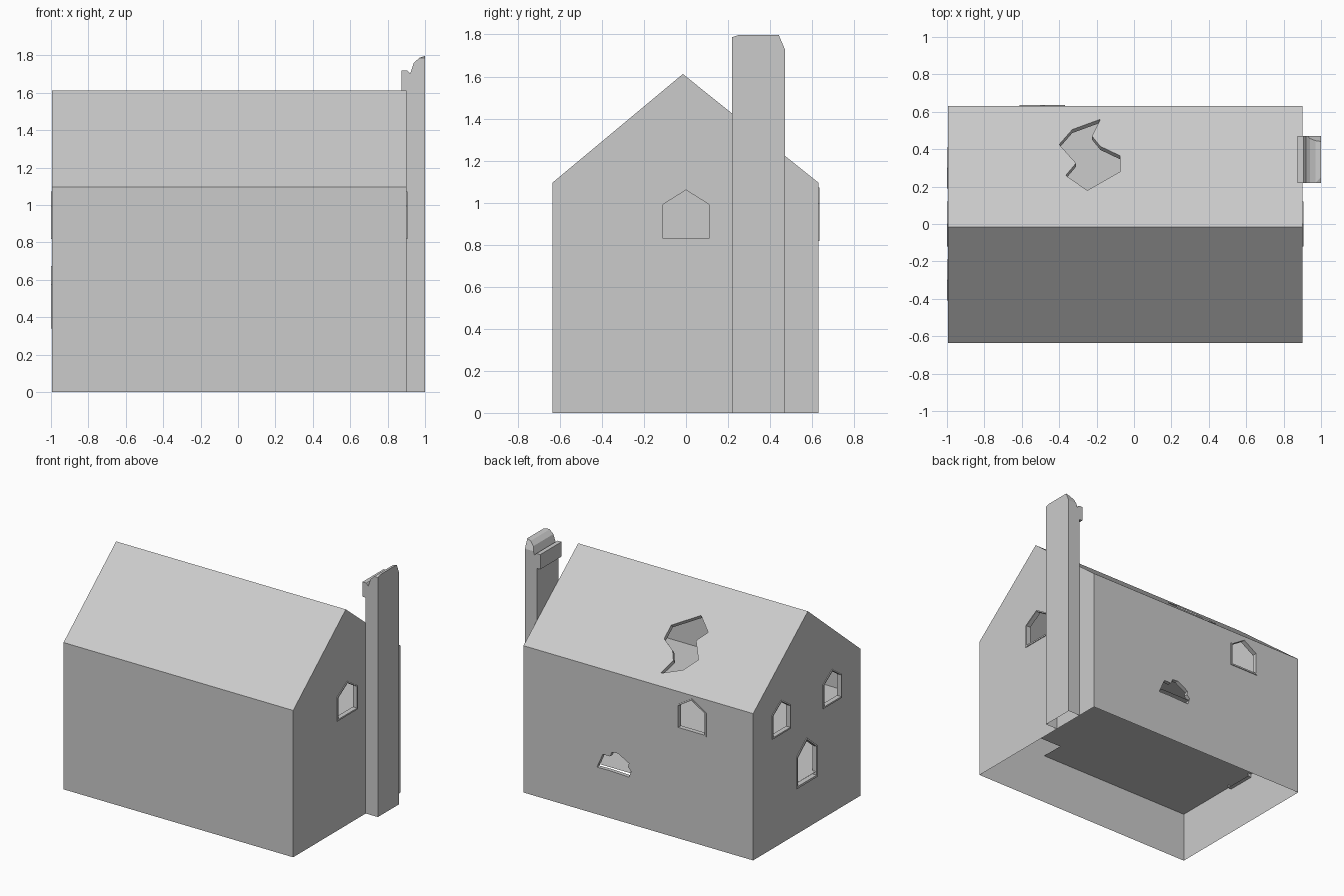
import bpy
import bmesh
from mathutils import Vector

if "Cube" in bpy.data.objects:
    bpy.data.objects.remove(bpy.data.objects["Cube"])

X0, X1 = -0.995, 0.9            # end walls
YF, YB, YR = -0.635, 0.63, -0.015   # front wall, back wall, ridge
EAVE, RIDGE = 1.095, 1.612

stone = bpy.data.materials.new("pale_grey")
stone.diffuse_color = (0.6, 0.6, 0.6, 1)
stone.use_nodes = True
stone.node_tree.nodes["Principled BSDF"].inputs["Base Color"].default_value = stone.diffuse_color


def finish(name, bm):
    me = bpy.data.meshes.new(name)
    bm.to_mesh(me)
    bm.free()
    me.materials.append(stone)
    ob = bpy.data.objects.new(name, me)
    bpy.context.collection.objects.link(ob)
    return ob


def panel(name, outline, holes, place, normal):
    """Flat sheet with openings, filled between its loops."""
    bm = bmesh.new()
    normal = Vector(normal).normalized()
    for loop in [outline] + holes:
        vs = [bm.verts.new(place(*p)) for p in loop]
        for i, v in enumerate(vs):
            bm.edges.new((v, vs[(i + 1) % len(vs)]))
    bmesh.ops.triangle_fill(bm, use_beauty=True, use_dissolve=False,
                            edges=bm.edges[:], normal=normal)
    for f in bm.faces:
        f.normal_update()
        if f.normal.dot(normal) < 0:
            f.normal_flip()
    return finish(name, bm)


def reveal(name, loop, place, normal, rings):
    """Rim of an opening: rings of (outset, offset along the normal)."""
    bm = bmesh.new()
    normal = Vector(normal).normalized()
    n = len(loop)
    cx = (min(p[0] for p in loop) + max(p[0] for p in loop)) / 2
    cy = (min(p[1] for p in loop) + max(p[1] for p in loop)) / 2
    rows = []
    for s, d in rings:
        rows.append([bm.verts.new(Vector(place(cx + (a - cx) * s, cy + (b - cy) * s))
                                  + normal * d) for a, b in loop])
    for r0, r1 in zip(rows, rows[1:]):
        for i in range(n):
            j = (i + 1) % n
            bm.faces.new((r0[i], r0[j], r1[j], r1[i]))
    # normals face away from the middle on the outer rim, toward it inside
    bmesh.ops.recalc_face_normals(bm, faces=bm.faces[:])
    mid = Vector(place(cx, cy))
    last = bm.faces[:][-n:] if hasattr(bm.faces, "ensure_lookup_table") else []
    if sum((mid - f.calc_center_median()).dot(f.normal) for f in last) < 0:
        bmesh.ops.reverse_faces(bm, faces=bm.faces[:])
    return finish(name, bm)


def window(c, half, z0, z1):
    shoulder = z0 + 0.7 * (z1 - z0)
    return [(c - half, z0), (c + half, z0), (c + half, shoulder),
            (c, z1), (c - half, shoulder)]


def roof_z(y):
    run = (YB - YR) if y > YR else (YR - YF)
    return RIDGE - (RIDGE - EAVE) * abs(y - YR) / run


FRAME = [(1.1, 0), (1.1, 0.006), (1.0, 0.006), (1.0, -0.03)]


def left(y, z): return (X0, y, z)
def right(y, z): return (X1, y, z)
def back(x, z): return (x, YB, z)
def front(x, z): return (x, YF, z)
def slope(x, y): return (x, y, roof_z(y))


# openings
left_wins = [window(0.30, 0.10, 0.83, 1.06), window(-0.30, 0.10, 0.83, 1.06),
             window(0.0, 0.11, 0.355, 0.66)]
right_wins = [window(0.0, 0.11, 0.83, 1.06)]
back_win = window(-0.49, 0.11, 0.83, 1.06)
breach = [(0.294, 0.351), (0.245, 0.46), (0.186, 0.46), (0.17, 0.495),
          (0.12, 0.50), (0.03, 0.45), (0.037, 0.42), (0.012, 0.395),
          (0.029, 0.347), (0.203, 0.353)]
roof_hole = [(-0.40, 0.425), (-0.33, 0.505), (-0.18, 0.56), (-0.225, 0.47),
             (-0.18, 0.415), (-0.075, 0.365), (-0.075, 0.28), (-0.25, 0.18),
             (-0.365, 0.26), (-0.31, 0.325)]

# walls
gable = [(YF, 0), (YB, 0), (YB, EAVE), (YR, RIDGE), (YF, EAVE)]
side = [(X0, 0), (X1, 0), (X1, EAVE), (X0, EAVE)]
panel("left_gable_wall", gable, left_wins, left, (-1, 0, 0))
panel("right_gable_wall", gable, right_wins, right, (1, 0, 0))
panel("back_wall", side, [back_win, breach], back, (0, 1, 0))
panel("front_wall", side, [], front, (0, -1, 0))

# roof slopes
kb = (RIDGE - EAVE) / (YB - YR)
kf = (RIDGE - EAVE) / (YR - YF)
panel("back_roof", [(X0, YR), (X1, YR), (X1, YB), (X0, YB)], [roof_hole],
      slope, (0, kb, 1))
panel("front_roof", [(X0, YF), (X1, YF), (X1, YR), (X0, YR)], [],
      slope, (0, -kf, 1))

# window frames and broken edges
for i, w in enumerate(left_wins):
    reveal(f"left_window_frame_{i + 1}", w, left, (-1, 0, 0), FRAME)
reveal("right_window_frame", right_wins[0], right, (1, 0, 0), FRAME)
reveal("back_window_frame", back_win, back, (0, 1, 0), FRAME)
reveal("wall_breach_edge", breach, back, (0, 1, 0), [(1, 0), (1, -0.03)])
reveal("roof_hole_edge", roof_hole, slope, (0, kb, 1), [(1, 0), (1, -0.03)])

# inner floors, the lower one notched for a stairwell
panel("lower_floor", [(X0, YF), (0.30, YF), (0.30, -0.46), (X1, -0.46),
                      (X1, YB), (X0, YB)], [], lambda x, y: (x, y, 0.38), (0, 0, 1))
panel("upper_floor", [(X0, YF), (X1, YF), (X1, YB), (X0, YB)], [],
      lambda x, y: (x, y, 0.75), (0, 0, 1))


def extrude_y(bm, profile, y0, y1):
    f = bm.faces.new([bm.verts.new((x, y0, z)) for x, z in profile])
    out = bmesh.ops.extrude_face_region(bm, geom=[f])
    vs = [g for g in out["geom"] if isinstance(g, bmesh.types.BMVert)]
    bmesh.ops.translate(bm, verts=vs, vec=(0, y1 - y0, 0))
    bmesh.ops.recalc_face_normals(bm, faces=bm.faces[:])


# chimney with a crumbled top, open underneath
bm = bmesh.new()
extrude_y(bm, [(X1, 0), (1.0, 0), (1.0, 1.797), (0.97, 1.787), (0.94, 1.76),
               (0.92, 1.70), (X1, 1.61)], 0.22, 0.47)
for co, no in (((0, 0.47, 1.73), (0, 0.07, 0.03)),
               ((0, 0.22, 1.787), (0, -0.01, 0.03))):
    cut = bmesh.ops.bisect_plane(bm, geom=bm.verts[:] + bm.edges[:] + bm.faces[:],
                                 plane_co=co, plane_no=no, clear_outer=True)
    rim = [e for e in cut["geom_cut"] if isinstance(e, bmesh.types.BMEdge)]
    bmesh.ops.contextual_create(bm, geom=rim)
bmesh.ops.recalc_face_normals(bm, faces=bm.faces[:])
bottom = [f for f in bm.faces if f.calc_center_median().z < 0.001]
bmesh.ops.delete(bm, geom=bottom, context='FACES')
finish("chimney", bm)

# ledge on the house side of the chimney top
bm = bmesh.new()
extrude_y(bm, [(0.873, 1.61), (0.905, 1.61), (0.922, 1.70), (0.905, 1.72),
               (0.873, 1.72)], 0.22, 0.47)
finish("chimney_ledge", bm)
